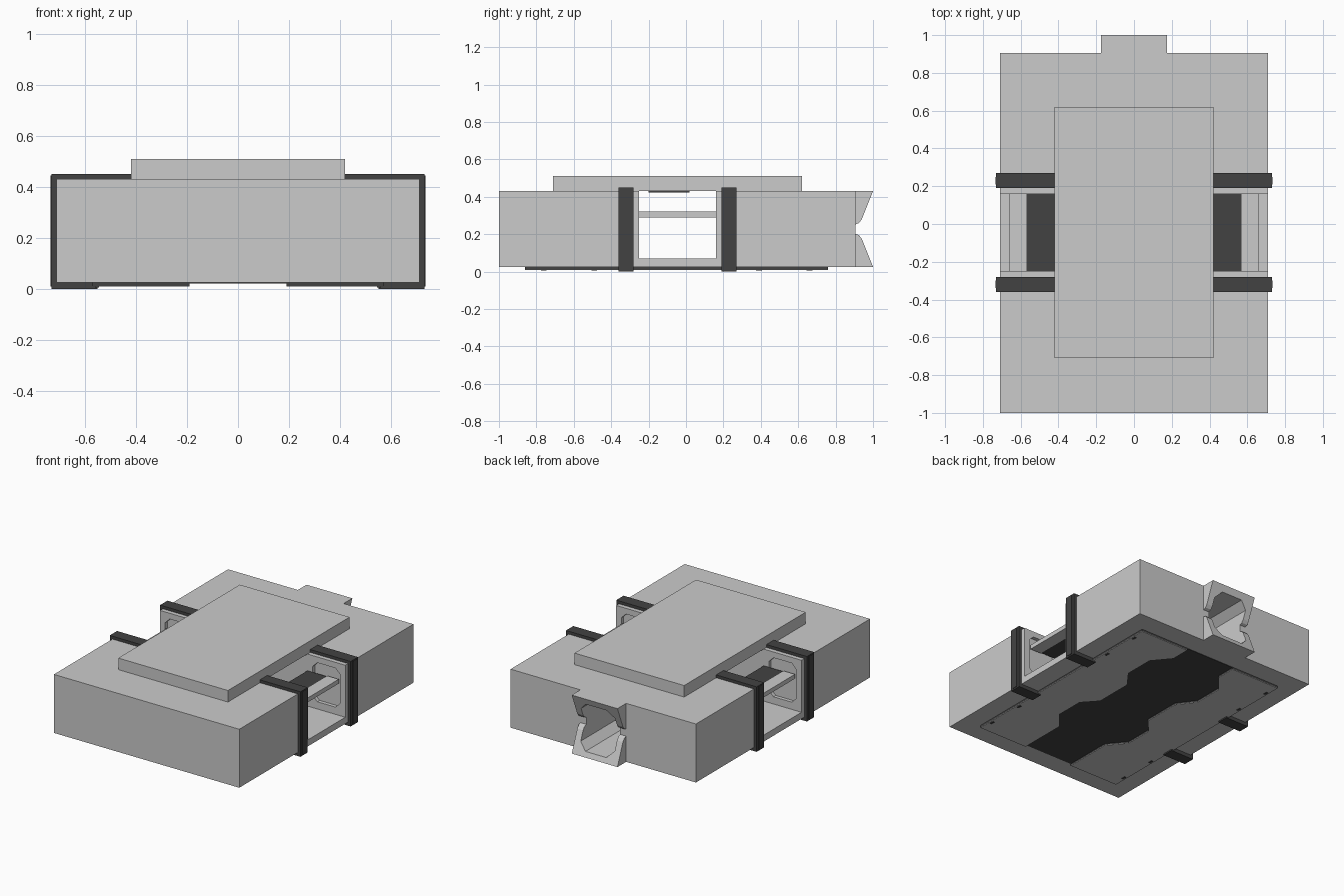
import bpy, bmesh
from mathutils import Vector

if "Cube" in bpy.data.objects:
    bpy.data.objects.remove(bpy.data.objects["Cube"])

dark = bpy.data.materials.new("dark_trim")
dark.diffuse_color = (0.055, 0.055, 0.055, 1)
dark.use_nodes = True
dark.node_tree.nodes["Principled BSDF"].inputs["Base Color"].default_value = dark.diffuse_color


def prism(name, pts, axis, a, b, mat=None):
    """Extrude a 2D outline along an axis from a to b."""
    def place(p, t):
        return {'x': (t, p[0], p[1]), 'y': (p[0], t, p[1]), 'z': (p[0], p[1], t)}[axis]
    bm = bmesh.new()
    face = bm.faces.new([bm.verts.new(place(p, a)) for p in pts])
    out = bmesh.ops.extrude_face_region(bm, geom=[face])
    move = Vector(place((0, 0), b - a))
    bmesh.ops.translate(bm, vec=move, verts=[v for v in out['geom'] if isinstance(v, bmesh.types.BMVert)])
    bmesh.ops.recalc_face_normals(bm, faces=bm.faces)
    me = bpy.data.meshes.new(name)
    bm.to_mesh(me)
    bm.free()
    ob = bpy.data.objects.new(name, me)
    bpy.context.collection.objects.link(ob)
    if mat:
        me.materials.append(mat)
    return ob


def box(name, x, y, z, mat=None):
    return prism(name, [(x[0], y[0]), (x[1], y[0]), (x[1], y[1]), (x[0], y[1])], 'z', z[0], z[1], mat)


def chamfered(x0, x1, z0, z1, c):
    return [(x0 + c, z0), (x1 - c, z0), (x1, z0 + c), (x1, z1 - c),
            (x1 - c, z1), (x0 + c, z1), (x0, z1 - c), (x0, z0 + c)]


def boolean(ob, other, op='DIFFERENCE'):
    mod = ob.modifiers.new("cut", 'BOOLEAN')
    mod.operation, mod.solver, mod.object = op, 'EXACT', other
    bpy.context.view_layer.objects.active = ob
    bpy.ops.object.modifier_apply(modifier=mod.name)
    bpy.data.objects.remove(other)


# Main hull with the open cross passage
hull = box("hull", (-.71, .71), (-1, .905), (.025, .43))
boolean(hull, box("passage_cut", (-1, 1), (-.25, .16), (.07, .6)))

# Recessed panels in the passage end walls
for s in (-1, 1):
    x0, x1 = sorted((s * .46, s * .67))
    for y0, y1 in ((-.275, -.2), (.12, .185)):
        boolean(hull, prism("panel_cut", chamfered(x0, x1, .12, .39, .035), 'y', y0, y1))

# Rear docking collar: block with a V-shaped mouth, then an eight-sided tunnel
collar = [(.89, .025), (1, .025), (.94, .175), (.925, .195), (.905, .203), (.905, .252),
          (.925, .26), (.94, .28), (1, .43), (.89, .43)]
boolean(hull, prism("rear_collar", collar, 'x', -.175, .175), 'UNION')
boolean(hull, prism("tunnel_cut", chamfered(-.13, .13, .06, .385, .05), 'y', .1, 1.1))

# Roof plate and the lamp panel on its underside
box("roof_plate", (-.42, .42), (-.71, .62), (.43, .51))
box("ceiling_panel", (-.35, .35), (-.2, .02), (.423, .431), dark)

for s in (-1, 1):
    side = "right" if s > 0 else "left"

    def span(a, b):
        return sorted((s * a, s * b))

    # Clamp straps wrapped around the hull beside the passage
    for n, (y0, y1) in enumerate(((-.36, -.28), (.19, .27))):
        path = [(.42, .425), (.42, .45), (.73, .45), (.73, 0), (.55, 0), (.55, .03),
                (.705, .03), (.705, .425)]
        prism(f"{side}_strap_{n}", [(s * x, z) for x, z in path], 'y', y0, y1, dark)
        rib = (y0 + .02, y1 - .02)
        box(f"{side}_strap_rib_{n}", span(.72, .734), rib, (.01, .445), dark)

    # Shelf inside the passage with a light front rail
    box(f"{side}_shelf", span(.42, .575), (-.25, .16), (.295, .315), dark)
    box(f"{side}_shelf_rail", span(.57, .66), (-.25, .16), (.29, .32))

    # Belly armour with a notched inner edge
    edge = [(.19, -.86), (.19, -.52), (.29, -.4), (.29, -.2), (.2, -.1),
            (.2, .17), (.29, .29), (.29, .5), (.19, .62), (.19, .76)]
    outline = [(s * x, y) for x, y in edge + [(.57, .76), (.57, -.86)]]
    prism(f"{side}_belly_edge", outline, 'z', .012, .026, dark)
    prism(f"{side}_belly_plate", outline, 'z', .009, .0125)
    for n, y in enumerate((-.76, -.49, .39, .66)):
        box(f"{side}_belly_clip_{n}", span(.545, .56), (y - .015, y + .015), (.006, .012), dark)

# Dark strip between the belly plates
box("belly_strip", (-.3, .3), (-.86, .76), (.022, .027), dark)
